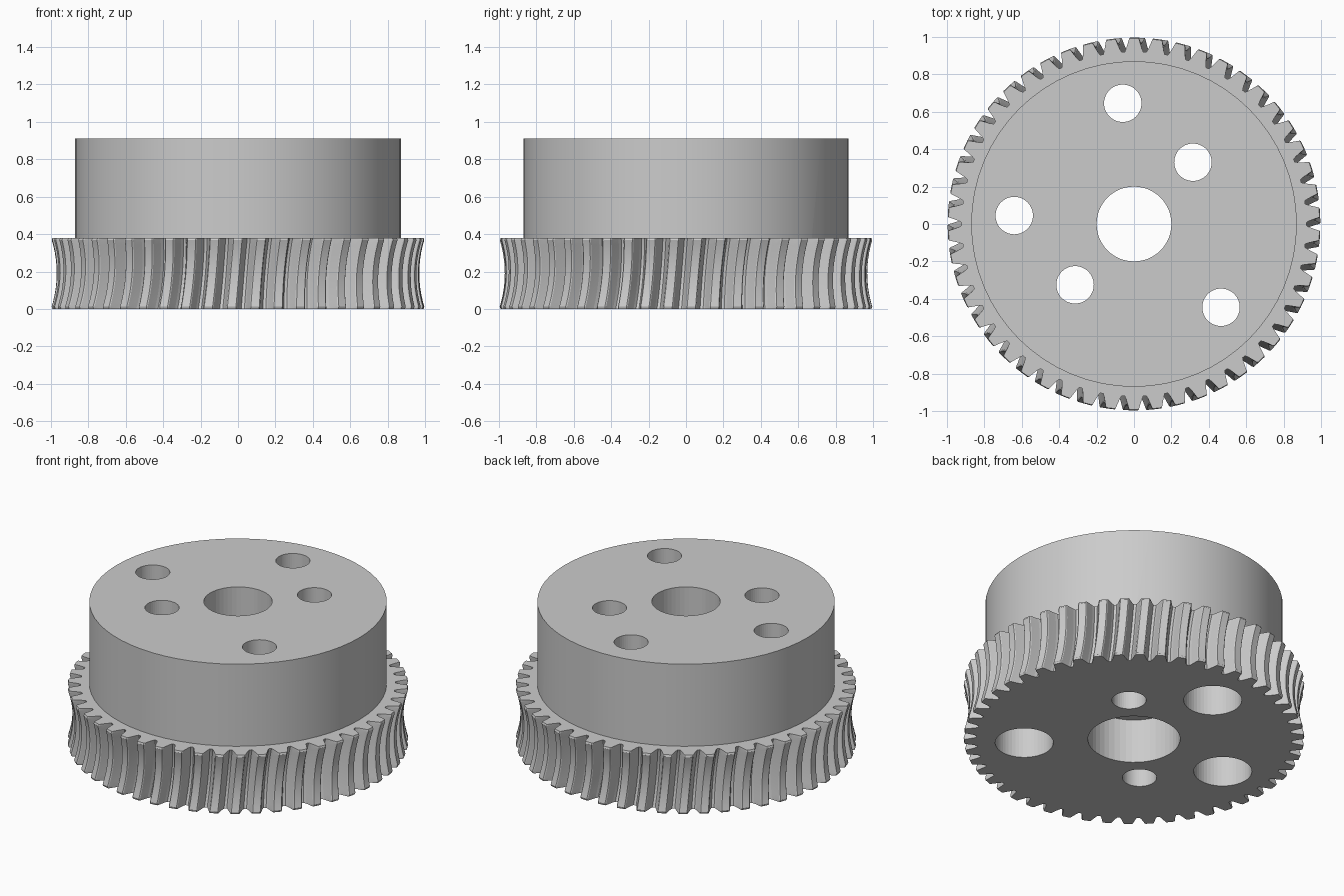
import bpy, bmesh
from math import sin, cos, pi, sqrt

cube = bpy.data.objects.get("Cube")
if cube:
    bpy.data.objects.remove(cube, do_unlink=True)

TEETH, WIDTH, TWIST = 50, 0.38, 0.035
THROAT = 0.60            # radius of the concave sweep across the rim
HUB_R, HEIGHT = 0.87, 0.91

steel = bpy.data.materials.new("grey steel")
steel.use_nodes = True
grey = (0.6, 0.6, 0.6, 1)
steel.diffuse_color = grey
steel.node_tree.nodes["Principled BSDF"].inputs["Base Color"].default_value = grey


def cylinder(name, x, y, r, z0, z1, segments=64):
    bpy.ops.mesh.primitive_cylinder_add(vertices=segments, radius=r, depth=z1 - z0,
                                        location=(x, y, (z0 + z1) / 2))
    ob = bpy.context.object
    ob.name = name
    return ob


def boolean(target, other, operation):
    mod = target.modifiers.new(operation.lower(), "BOOLEAN")
    mod.operation, mod.object, mod.solver = operation, other, "EXACT"
    bpy.context.view_layer.objects.active = target
    bpy.ops.object.modifier_apply(modifier=mod.name)
    bpy.data.objects.remove(other, do_unlink=True)


# Toothed rim: one tooth outline repeated, then lofted up a twisted, hollowed face
# Each point: fraction of a tooth pitch, fraction of tooth height
half = [(-0.43, 0.0), (-0.36, 0.22), (-0.28, 0.6), (-0.22, 0.93), (-0.18, 1.0)]
tooth = half + [(-a, h) for a, h in reversed(half)]
levels = [0, 0.012] + [WIDTH * i / 10 for i in range(1, 10)] + [WIDTH - 0.012, WIDTH]

bm = bmesh.new()
rings = []
for z in levels:
    dz = z - WIDTH / 2
    swell = THROAT - sqrt(THROAT ** 2 - dz ** 2)
    tip, root = 0.969 + swell, 0.89 + swell
    if z in (0, WIDTH):
        tip -= 0.008                      # small chamfer on the tooth ends
    ring = []
    for t in range(TEETH):
        for a, h in tooth:
            angle = pi / 2 + 2 * pi * (t + a) / TEETH + TWIST * (z / WIDTH - 1)
            r = root + (tip - root) * h
            ring.append(bm.verts.new((r * cos(angle), r * sin(angle), z)))
    rings.append(ring)
for low, high in zip(rings, rings[1:]):
    for i in range(len(low)):
        j = (i + 1) % len(low)
        bm.faces.new((low[i], low[j], high[j], high[i]))
bm.faces.new(rings[0][::-1])
bm.faces.new(rings[-1])
mesh = bpy.data.meshes.new("worm_gear")
bm.to_mesh(mesh)
bm.free()
gear = bpy.data.objects.new("worm_gear", mesh)
bpy.context.collection.objects.link(gear)

# Raised hub
boolean(gear, cylinder("hub", 0, 0, HUB_R, WIDTH / 2, HEIGHT), "UNION")

# Bore and bolt holes, some widened from below: x, y, radius, counterbore radius
holes = [(0, 0, 0.2, 0.27), (-0.06, 0.645, 0.1, 0.17), (-0.64, 0.045, 0.1, 0.17),
         (0.465, -0.445, 0.1, 0.17), (0.315, 0.33, 0.1, 0), (-0.315, -0.325, 0.1, 0)]
for x, y, r, wide in holes:
    boolean(gear, cylinder("hole_cutter", x, y, r, -0.1, 1.1, 48), "DIFFERENCE")
    if wide:
        boolean(gear, cylinder("counterbore_cutter", x, y, wide, -0.1, 0.285, 48), "DIFFERENCE")

gear.data.materials.clear()
gear.data.materials.append(steel)
bpy.ops.object.select_all(action="DESELECT")
gear.select_set(True)
bpy.context.view_layer.objects.active = gear
bpy.ops.object.shade_smooth_by_angle(angle=0.1)
